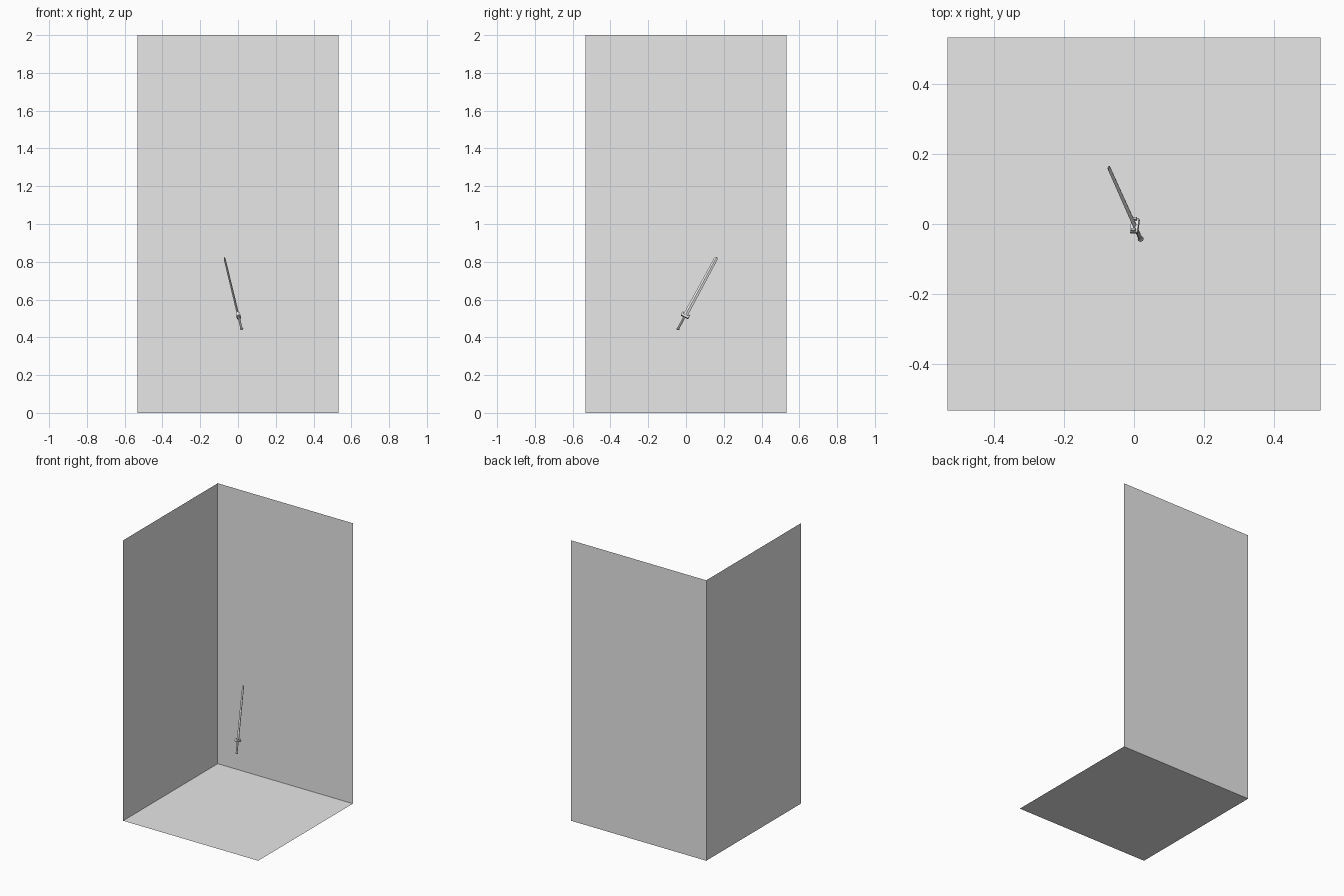
import bpy, bmesh
from mathutils import Vector, Matrix

cube = bpy.data.objects.get("Cube")
if cube:
    bpy.data.objects.remove(cube, do_unlink=True)

grey = bpy.data.materials.new("light grey")
grey.use_nodes = True
grey.diffuse_color = (0.8, 0.8, 0.8, 1)
grey.node_tree.nodes["Principled BSDF"].inputs["Base Color"].default_value = (0.8, 0.8, 0.8, 1)

H = 1.066 / 2   # half width of the room corner
TOP = 2.0


def finish(name, bm, matrix=Matrix()):
    mesh = bpy.data.meshes.new(name)
    bmesh.ops.transform(bm, matrix=matrix, verts=bm.verts)
    bm.to_mesh(mesh)
    bm.free()
    mesh.materials.append(grey)
    obj = bpy.data.objects.new(name, mesh)
    bpy.context.collection.objects.link(obj)
    return obj


def sheet(name, origin, u, v):
    """Single flat panel spanned by two edges."""
    bm = bmesh.new()
    o, u, v = Vector(origin), Vector(u), Vector(v)
    bm.faces.new([bm.verts.new(p) for p in (o, o + u, o + u + v, o + v)])
    finish(name, bm)


# Room corner: floor and two walls
sheet("floor", (-H, -H, 0), (2 * H, 0, 0), (0, 2 * H, 0))
sheet("back_wall", (-H, H, 0), (2 * H, 0, 0), (0, 0, TOP))
sheet("side_wall", (-H, -H, 0), (0, 2 * H, 0), (0, 0, TOP))

# Frame of the tilted sword: z along the blade, x across its width
pommel_end = Vector((0.02, -0.045, 0.44))
tip = Vector((-0.073, 0.163, 0.825))
axis = (tip - pommel_end).normalized()
length = (tip - pommel_end).length
wide = Vector((0, 1, 0))
wide = (wide - axis * wide.dot(axis)).normalized()
thin = axis.cross(wide)
frame = Matrix((wide, thin, axis)).transposed().to_4x4()
frame.translation = pommel_end


def loft(name, sides, sections):
    """Join rings given as (height, half width, half thickness)."""
    bm = bmesh.new()
    rings = []
    for z, a, b in sections:
        ring = bmesh.ops.create_circle(bm, segments=sides, radius=1)["verts"]
        for vert in ring:
            vert.co = Vector((vert.co.x * a, vert.co.y * b, z))
        rings.append(ring)
    for low, high in zip(rings, rings[1:]):
        for i in range(sides):
            j = (i + 1) % sides
            bm.faces.new((low[i], low[j], high[j], high[i]))
    bm.faces.new(rings[0][::-1])
    bm.faces.new(rings[-1])
    bmesh.ops.recalc_face_normals(bm, faces=bm.faces)
    return finish(name, bm, frame)


# Sword parts
G = 0.085
loft("pommel", 8, [(0, 0.005, 0.005), (0.004, 0.009, 0.009), (0.012, 0.006, 0.006)])
loft("grip", 8, [(0.01, 0.006, 0.006), (G, 0.006, 0.006)])
loft("blade", 4, [(G, 0.012, 0.006), (length - 0.012, 0.010, 0.005), (length, 0.003, 0.002)])

# Cross guard with two upturned ends
bm = bmesh.new()
bmesh.ops.create_cube(bm, size=1, matrix=Matrix.Translation((0, 0, G)) @ Matrix.Diagonal((0.044, 0.022, 0.012, 1)))
for side in (-1, 1):
    bmesh.ops.create_cube(bm, size=1, matrix=Matrix.Translation((side * 0.018, 0, G + 0.009))
                          @ Matrix.Diagonal((0.007, 0.012, 0.012, 1)))
finish("guard", bm, frame)
